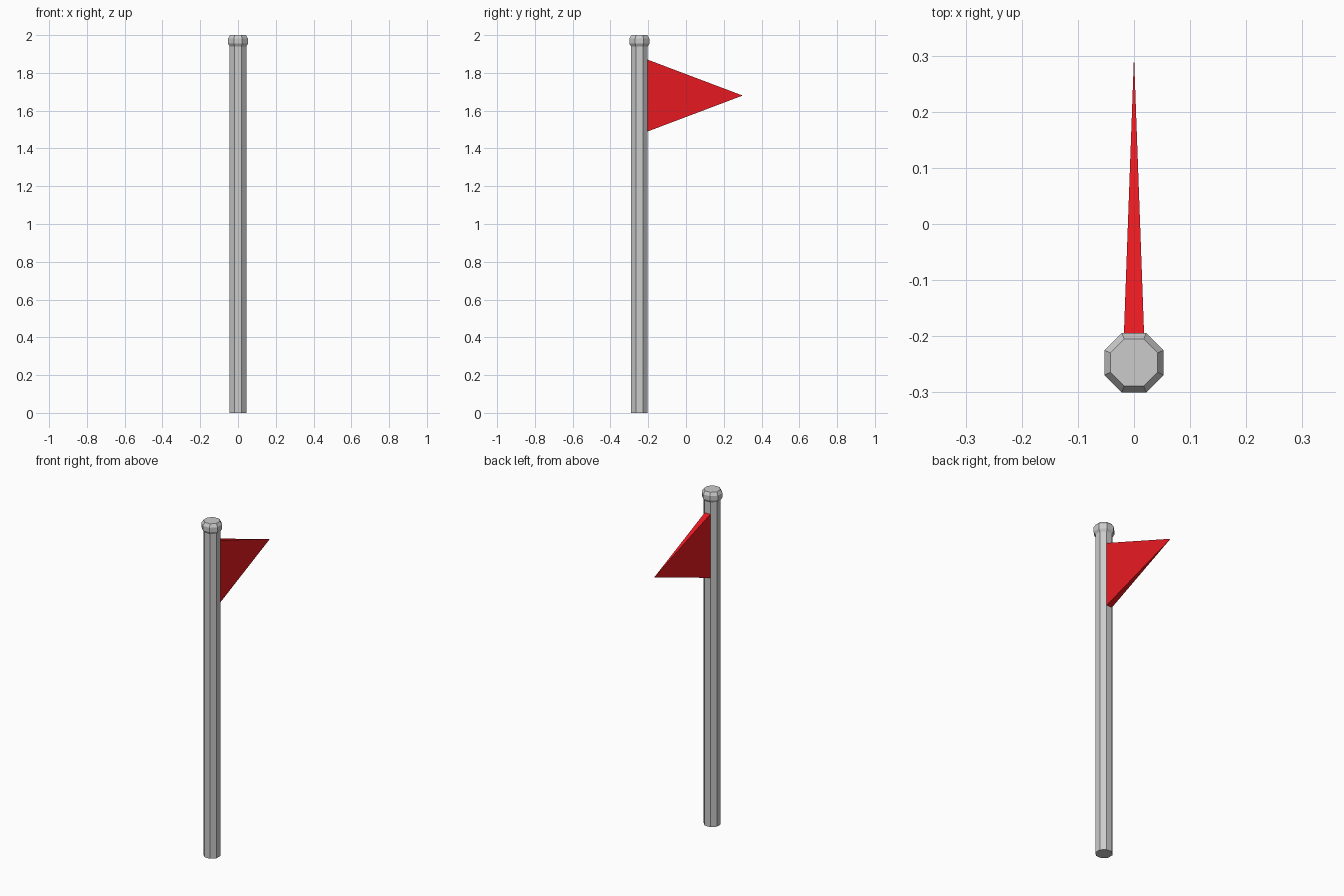
import bpy, bmesh, math

if "Cube" in bpy.data.objects:
    bpy.data.objects.remove(bpy.data.objects["Cube"])

POLE_Y = -0.247
APOTHEM = 0.044


def make_object(name, bm, color=None):
    bmesh.ops.recalc_face_normals(bm, faces=bm.faces)
    mesh = bpy.data.meshes.new(name)
    bm.to_mesh(mesh)
    bm.free()
    obj = bpy.data.objects.new(name, mesh)
    bpy.context.collection.objects.link(obj)
    if color:
        mat = bpy.data.materials.new(name + "_colour")
        mat.diffuse_color = color
        mat.use_nodes = True
        mat.node_tree.nodes["Principled BSDF"].inputs["Base Color"].default_value = mat.diffuse_color
        mesh.materials.append(mat)
    return obj


def octagon_ring(bm, apothem, z):
    r = apothem / math.cos(math.pi / 8)
    angles = [math.pi / 8 + i * math.pi / 4 for i in range(8)]
    return [bm.verts.new((r * math.cos(a), POLE_Y + r * math.sin(a), z)) for a in angles]


# Octagonal pole and its bevelled knob, one continuous lathe profile
bm = bmesh.new()
profile = [(APOTHEM, 0), (APOTHEM, 1.94), (0.053, 1.955), (0.053, 1.982), (0.042, 2.0)]
rings = [octagon_ring(bm, a, z) for a, z in profile]
for low, high in zip(rings, rings[1:]):
    for i in range(8):
        j = (i + 1) % 8
        bm.faces.new((low[i], low[j], high[j], high[i]))
bm.faces.new(rings[0])
bm.faces.new(rings[-1])
make_object("pole", bm)

# Wedge-shaped pennant: as wide as one pole side, tapering to a point
bm = bmesh.new()
half = APOTHEM * math.tan(math.pi / 8)
base_y = POLE_Y + APOTHEM
base = [bm.verts.new((x, base_y, z))
        for x, z in ((-half, 1.49), (half, 1.49), (half, 1.87), (-half, 1.87))]
tip = bm.verts.new((0, 0.3, 1.68))
bm.faces.new(base)
for i in range(4):
    bm.faces.new((base[i], base[(i + 1) % 4], tip))
make_object("flag", bm, (0.8, 0.01, 0.015, 1))
